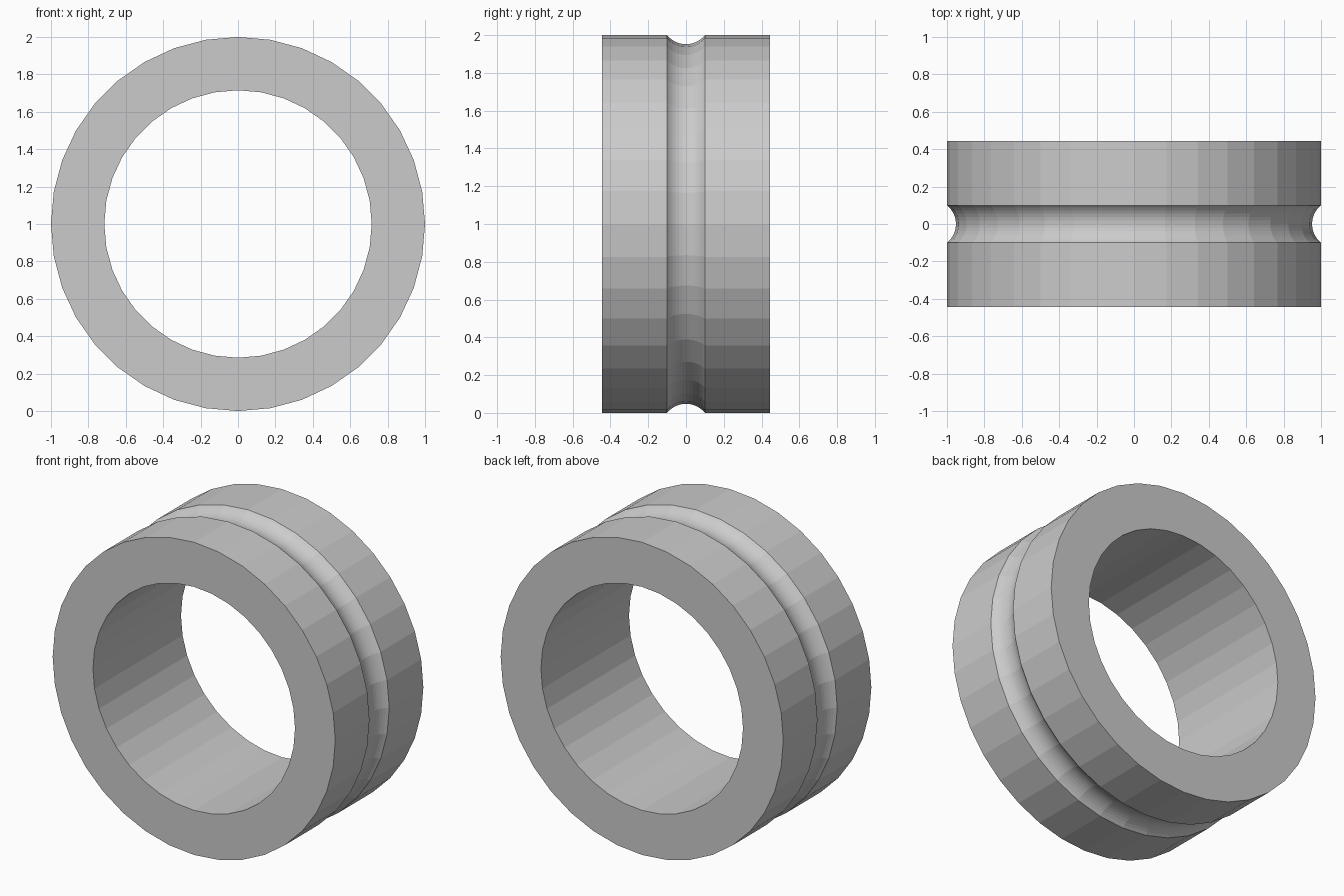
import bpy, bmesh
from math import asin, cos, sin, pi
from mathutils import Matrix, Vector

cube = bpy.data.objects.get("Cube")
if cube:
    bpy.data.objects.remove(cube, do_unlink=True)

SEGMENTS = 36
OUTER, INNER, HALF_WIDTH = 1.0, 0.715, 0.445
GROOVE_HALF, GROOVE_DEPTH, GROOVE_STEPS = 0.1, 0.048, 12

# Plain grey finish
grey = bpy.data.materials.new("grey")
grey.use_nodes = True
colour = (0.6, 0.6, 0.6, 1)
grey.diffuse_color = colour
grey.node_tree.nodes["Principled BSDF"].inputs["Base Color"].default_value = colour

# Cross-section (y, radius): square sleeve with a round groove on the outside
arc_radius = (GROOVE_HALF ** 2 + GROOVE_DEPTH ** 2) / (2 * GROOVE_DEPTH)
arc_centre = OUTER - GROOVE_DEPTH + arc_radius
sweep = asin(GROOVE_HALF / arc_radius)
profile = [(-HALF_WIDTH, INNER), (-HALF_WIDTH, OUTER)]
for i in range(GROOVE_STEPS + 1):
    a = sweep * (2 * i / GROOVE_STEPS - 1)
    profile.append((arc_radius * sin(a), arc_centre - arc_radius * cos(a)))
profile += [(HALF_WIDTH, OUTER), (HALF_WIDTH, INNER)]

# Revolve the section about the y axis
bm = bmesh.new()
rings = []
for s in range(SEGMENTS):
    turn = Matrix.Rotation(2 * pi * s / SEGMENTS, 3, 'Y')
    rings.append([bm.verts.new(turn @ Vector((0, y, r)) + Vector((0, 0, OUTER)))
                  for y, r in profile])
for s, ring in enumerate(rings):
    following = rings[(s + 1) % SEGMENTS]
    for i in range(len(profile)):
        j = (i + 1) % len(profile)
        bm.faces.new((ring[i], ring[j], following[j], following[i]))
bmesh.ops.recalc_face_normals(bm, faces=bm.faces)

mesh = bpy.data.meshes.new("grooved_ring")
bm.to_mesh(mesh)
bm.free()
mesh.materials.append(grey)
ring_object = bpy.data.objects.new("grooved_ring", mesh)
bpy.context.collection.objects.link(ring_object)
